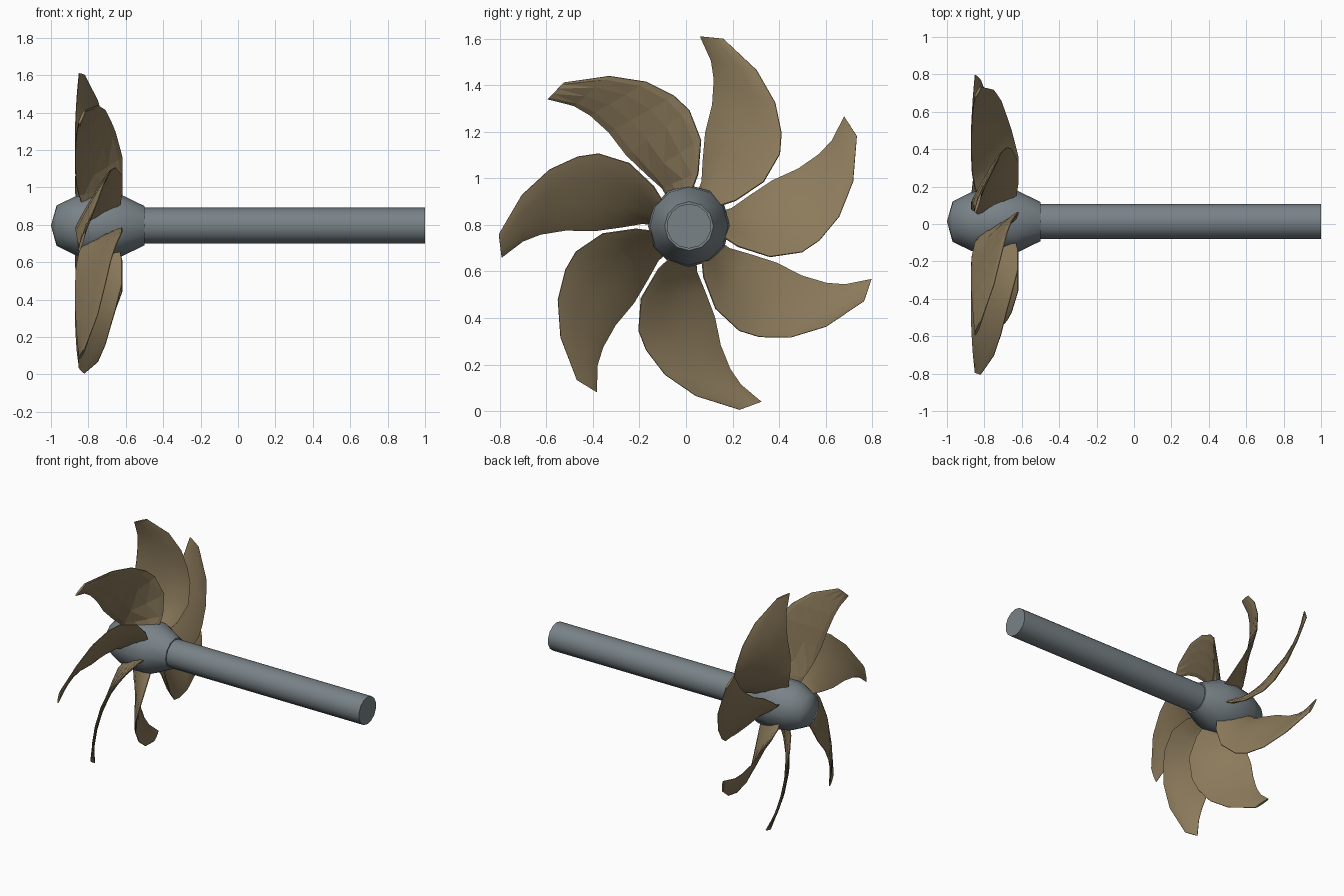
import bpy, bmesh, math
from mathutils import Vector, Matrix

cube = bpy.data.objects.get("Cube")
if cube:
    bpy.data.objects.remove(cube, do_unlink=True)

AXIS = Vector((0, 0.013, 0.795))   # point on the line of the shaft
BLADES = 7


def material(name, rgb):
    m = bpy.data.materials.new(name)
    m.use_nodes = True
    m.diffuse_color = (*rgb, 1)
    m.node_tree.nodes["Principled BSDF"].inputs["Base Color"].default_value = (*rgb, 1)
    return m


bronze = material("bronze", (0.26, 0.195, 0.105))
steel = material("steel grey", (0.19, 0.225, 0.245))


def finish(bm, name, mat, angle=None):
    bmesh.ops.remove_doubles(bm, verts=bm.verts, dist=1e-5)
    bmesh.ops.recalc_face_normals(bm, faces=bm.faces)
    mesh = bpy.data.meshes.new(name)
    bm.to_mesh(mesh)
    bm.free()
    mesh.materials.append(mat)
    ob = bpy.data.objects.new(name, mesh)
    ob.location = AXIS
    bpy.context.collection.objects.link(ob)
    if angle:
        bpy.ops.object.select_all(action="DESELECT")
        ob.select_set(True)
        bpy.context.view_layer.objects.active = ob
        bpy.ops.object.shade_smooth_by_angle(angle=math.radians(angle))
    return ob


def lathe(name, profile, sides, mat):
    """Turn (x, radius) points around the shaft line."""
    bm = bmesh.new()
    verts = [bm.verts.new((x, 0, r)) for x, r in profile]
    edges = [bm.edges.new(p) for p in zip(verts, verts[1:])]
    bmesh.ops.spin(bm, geom=verts + edges, cent=(0, 0, 0), axis=(1, 0, 0),
                   angle=math.tau, steps=sides, use_merge=True)
    return finish(bm, name, mat, 50)


# Hub and shaft
lathe("hub", [(-1, 0), (-0.97, 0.108), (-0.87, 0.157), (-0.75, 0.176),
              (-0.63, 0.168), (-0.5, 0.105), (-0.5, 0)], 12, steel)
lathe("shaft", [(-0.55, 0), (-0.55, 0.096), (1, 0.096), (1, 0)], 14, steel)

# Blade edges from root to tip, as (x, y, z) from the shaft line
HOLLOW_EDGE = [(-.82, .02, .10), (-.85, .055, .19), (-.865, .06, .28), (-.87, .07, .40),
               (-.87, .10, .52), (-.865, .107, .63), (-.86, .095, .71), (-.85, .047, .815)]
ROUND_EDGE = [(-.64, .08, .07), (-.62, .2, .11), (-.62, .32, .19), (-.655, .39, .31),
              (-.68, .397, .40), (-.71, .37, .53), (-.75, .29, .67), (-.82, .147, .805)]
# Across the blade: position and half thickness
SECTION = [(0, .003), (.1, .011), (.35, .015), (.65, .015), (.9, .011), (1, .003)]


def blade(name, turn, angle):
    bm = bmesh.new()
    rings = []
    last = len(HOLLOW_EDGE) - 1
    for i, (a, b) in enumerate(zip(HOLLOW_EDGE, ROUND_EDGE)):
        a, b = Vector(a), Vector(b)
        lo, hi = max(i - 1, 0), min(i + 1, last)
        span = (Vector(HOLLOW_EDGE[hi]) + Vector(ROUND_EDGE[hi])
                - Vector(HOLLOW_EDGE[lo]) - Vector(ROUND_EDGE[lo]))
        normal = (b - a).cross(span).normalized()
        taper = 1 - 0.5 * i / last
        upper = [a.lerp(b, t) + normal * h * taper for t, h in SECTION]
        lower = [a.lerp(b, t) - normal * h * taper for t, h in reversed(SECTION)]
        rings.append([bm.verts.new(p) for p in upper + lower])
    n = len(rings[0])
    for r, s in zip(rings, rings[1:]):
        for k in range(n):
            bm.faces.new((r[k], r[(k + 1) % n], s[(k + 1) % n], s[k]))
    bm.faces.new(rings[0])
    bm.faces.new(rings[-1])
    bmesh.ops.transform(bm, matrix=Matrix.Rotation(turn, 4, "X"), verts=bm.verts)
    if not angle:
        bmesh.ops.triangulate(bm, faces=bm.faces)
    finish(bm, name, bronze, angle)


# Seven blades around the hub; the second one is faceted
for i in range(BLADES):
    blade(f"blade_{i + 1}", math.tau * i / BLADES, None if i == 1 else 60)
